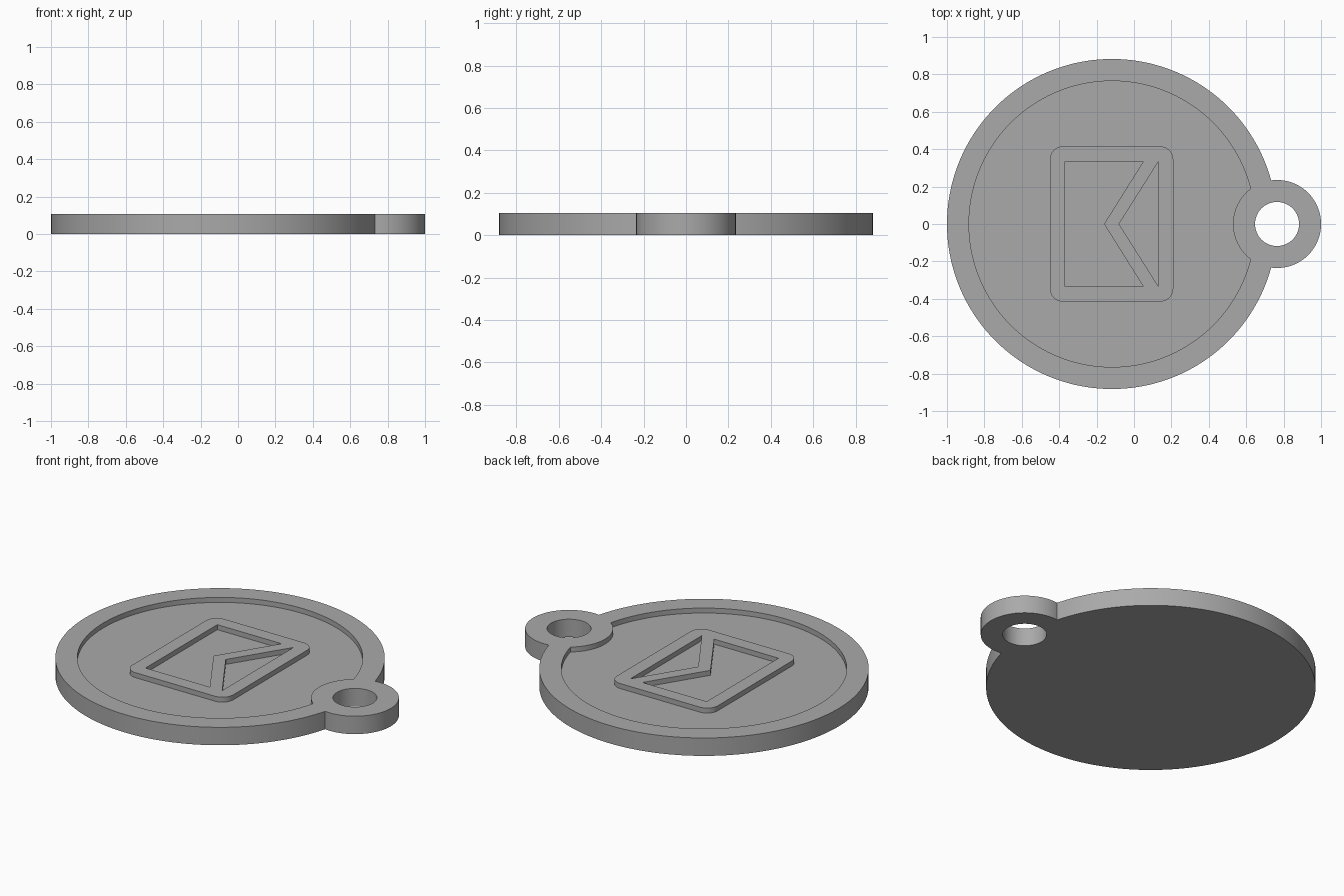
import bpy, math

cube = bpy.data.objects.get("Cube")
if cube:
    bpy.data.objects.remove(cube, do_unlink=True)

UNIT = 2 / 34                      # tag is 34 units long
THICK, FLOOR = 1.8 * UNIT, 1.3 * UNIT
DISC_X, RING_X = -2 * UNIT, 13 * UNIT

grey = bpy.data.materials.new("plain grey")
grey.use_nodes = True
COLOUR = (0.4, 0.4, 0.4, 1)
grey.diffuse_color = COLOUR
grey.node_tree.nodes["Principled BSDF"].inputs["Base Color"].default_value = COLOUR


def cylinder(name, x, radius, z0, z1):
    bpy.ops.mesh.primitive_cylinder_add(vertices=160, radius=radius * UNIT, depth=z1 - z0,
                                        location=(x, 0, (z0 + z1) / 2))
    ob = bpy.context.object
    ob.name = name
    ob.data.materials.append(grey)
    return ob


def combine(target, tool, operation):
    tool.hide_render = True
    mod = target.modifiers.new(operation.lower(), 'BOOLEAN')
    mod.operation, mod.object, mod.solver = operation, tool, 'EXACT'
    bpy.context.view_layer.objects.active = target
    bpy.ops.object.modifier_apply(modifier=mod.name)
    bpy.data.objects.remove(tool, do_unlink=True)


def smooth(ob):
    bpy.ops.object.select_all(action='DESELECT')
    ob.select_set(True)
    bpy.context.view_layer.objects.active = ob
    bpy.ops.object.shade_smooth_by_angle(angle=math.radians(30))


# Round tag with a raised rim, a hanging ring and a through hole
tag = cylinder("tag_body", DISC_X, 15, 0, THICK)
combine(tag, cylinder("recess_cutter", DISC_X, 13, FLOOR, THICK + 0.1), 'DIFFERENCE')
combine(tag, cylinder("hanging_ring", RING_X, 4, 0, THICK), 'UNION')
combine(tag, cylinder("hole_cutter", RING_X, 2, -0.1, THICK + 0.1), 'DIFFERENCE')
smooth(tag)


def rounded_rect(x0, x1, half_y, r, steps=10):
    corners = [(x1 - r, half_y - r), (x0 + r, half_y - r),
               (x0 + r, r - half_y), (x1 - r, r - half_y)]
    return [(cx + r * math.cos(a), cy + r * math.sin(a))
            for i, (cx, cy) in enumerate(corners)
            for a in [(i + k / steps) * math.pi / 2 for k in range(steps + 1)]]


# Raised envelope relief: rounded plate with two openings either side of the flap fold
outlines = [
    rounded_rect(-0.45, 0.21, 0.415, 0.07),
    [(-0.37, 0.335), (0.05, 0.335), (-0.16, 0), (0.05, -0.335), (-0.37, -0.335)],
    [(0.13, 0.333), (-0.08, 0), (0.13, -0.333)],
]
curve = bpy.data.curves.new("envelope_relief", 'CURVE')
curve.dimensions, curve.fill_mode = '2D', 'BOTH'
bottom = FLOOR - 0.02
curve.extrude = (THICK - bottom) / 2
for points in outlines:
    spline = curve.splines.new('POLY')
    spline.points.add(len(points) - 1)
    for p, (x, y) in zip(spline.points, points):
        p.co = (x, y, 0, 1)
    spline.use_cyclic_u = True
relief = bpy.data.objects.new("envelope_relief", curve)
relief.location.z = (THICK + bottom) / 2
bpy.context.collection.objects.link(relief)
curve.materials.append(grey)
bpy.ops.object.select_all(action='DESELECT')
relief.select_set(True)
bpy.context.view_layer.objects.active = relief
bpy.ops.object.convert(target='MESH')
smooth(bpy.context.object)
